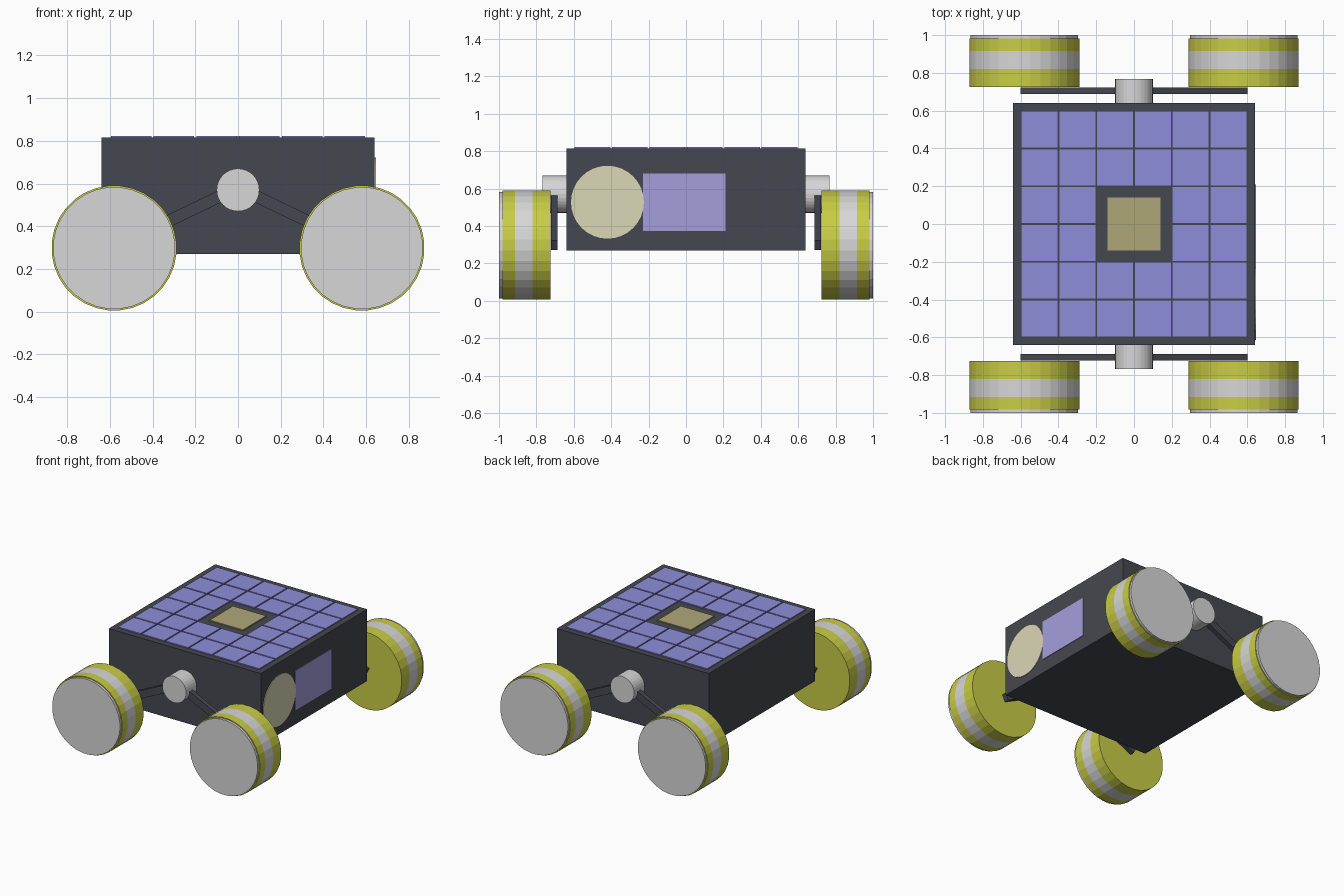
import bpy
import bmesh
import math
from mathutils import Matrix, Vector

cube = bpy.data.objects.get("Cube")
if cube:
    bpy.data.objects.remove(cube, do_unlink=True)


def material(name, rgb):
    mat = bpy.data.materials.new(name)
    mat.use_nodes = True
    colour = (*rgb, 1.0)
    mat.diffuse_color = colour
    mat.node_tree.nodes["Principled BSDF"].inputs["Base Color"].default_value = colour
    return mat


CHARCOAL = material("charcoal", (0.06, 0.064, 0.08))
GREY = material("light grey", (0.68, 0.68, 0.69))
YELLOW = material("yellow green", (0.58, 0.61, 0.06))
BLUE = material("solar blue", (0.27, 0.27, 0.70))
LILAC = material("lilac", (0.37, 0.35, 0.72))
CREAM = material("cream", (0.70, 0.68, 0.47))
TAN = material("tan", (0.43, 0.39, 0.19))


def finish(name, bm, mats):
    bmesh.ops.recalc_face_normals(bm, faces=bm.faces)
    mesh = bpy.data.meshes.new(name)
    bm.to_mesh(mesh)
    bm.free()
    for mat in mats:
        mesh.materials.append(mat)
    obj = bpy.data.objects.new(name, mesh)
    bpy.context.collection.objects.link(obj)
    return obj


def add_box(bm, centre, size, rotation=Matrix()):
    matrix = Matrix.Translation(centre) @ rotation @ Matrix.Diagonal((*size, 1))
    bmesh.ops.create_cube(bm, size=1, matrix=matrix)


def box(name, centre, size, mat, rotation=Matrix()):
    bm = bmesh.new()
    add_box(bm, centre, size, rotation)
    return finish(name, bm, [mat])


def cylinder(name, centre, radius, depth, axis, mat):
    bm = bmesh.new()
    turn = Vector(axis).to_track_quat("Z", "Y").to_matrix().to_4x4()
    bmesh.ops.create_cone(bm, cap_ends=True, segments=32, radius1=radius, radius2=radius,
                          depth=depth, matrix=Matrix.Translation(centre) @ turn)
    return finish(name, bm, [mat])


def wheel(name, x, side):
    """Lathe around the y axis; bands run from the inner face outwards."""
    segments, z = 32, 0.298
    profile = [(0.725, 0.293), (0.82, 0.293), (0.915, 0.293),
               (0.982, 0.293), (0.982, 0.286), (1.0, 0.286)]
    bands = [0, 1, 0, 0, 1]
    bm = bmesh.new()
    rings = []
    for y, r in profile:
        angles = [math.tau * (i + 0.5) / segments for i in range(segments)]
        rings.append([bm.verts.new((x + r * math.cos(a), side * y, z + r * math.sin(a)))
                      for a in angles])
    for a, b, band in zip(rings, rings[1:], bands):
        for i in range(segments):
            j = (i + 1) % segments
            bm.faces.new((a[i], a[j], b[j], b[i])).material_index = band
    bm.faces.new(rings[0]).material_index = 0
    bm.faces.new(rings[-1]).material_index = 1
    return finish(name, bm, [YELLOW, GREY])


# Body
box("body", (0, 0, 0.542), (1.28, 1.28, 0.546), CHARCOAL)

# Solar tiles, leaving the middle four places free
bm = bmesh.new()
for col in range(6):
    for row in range(6):
        if col in (2, 3) and row in (2, 3):
            continue
        add_box(bm, (-0.5 + 0.2 * col, -0.5 + 0.2 * row, 0.818), (0.19, 0.19, 0.009))
finish("solar_tiles", bm, [BLUE])
box("top_sensor_plate", (0, 0, 0.818), (0.28, 0.28, 0.009), TAN)

# Plates on the left flank
cylinder("round_side_plate", (0.641, -0.42, 0.527), 0.195, 0.009, (1, 0, 0), CREAM)
box("rectangular_side_plate", (0.641, -0.01, 0.527), (0.009, 0.44, 0.306), LILAC)

# Running gear: pivot, sloping arms and wheels at front and back
for side, end in ((-1, "front"), (1, "back")):
    cylinder(f"{end}_pivot", (0, side * 0.70, 0.57), 0.1, 0.135, (0, 1, 0), GREY)
    for sign, hand in ((-1, "right"), (1, "left")):
        start, stop = Vector((0.085, 0, 0.54)), Vector((0.588, 0, 0.298))
        run, mid = stop - start, (start + stop) / 2
        slope = Matrix.Rotation(sign * math.atan2(-run.z, run.x), 4, "Y")
        box(f"{end}_{hand}_arm", (sign * mid.x, side * 0.705, mid.z),
            (run.length, 0.036, 0.056), CHARCOAL, slope)
        wheel(f"{end}_{hand}_wheel", sign * 0.58, side)
